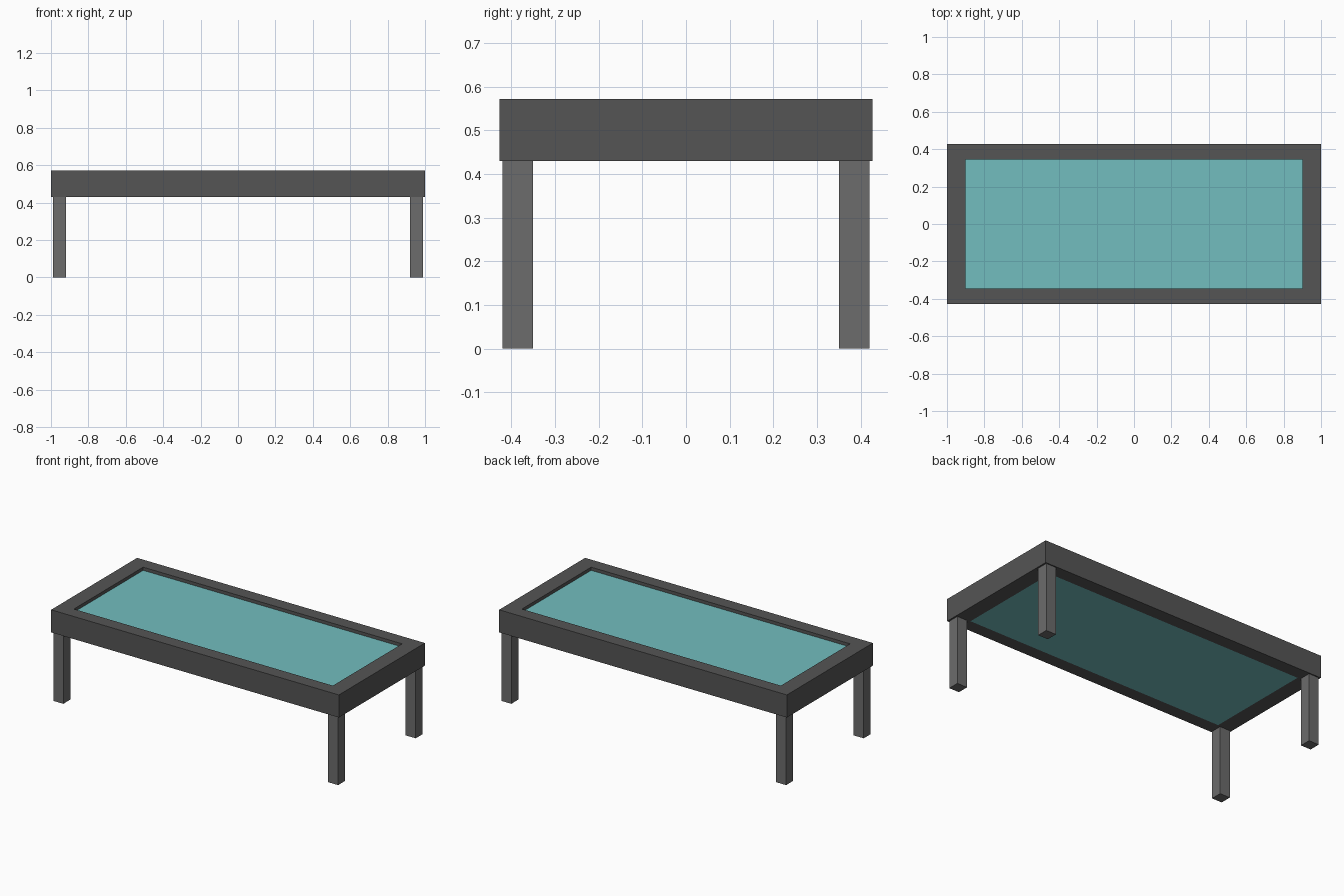
import bpy, bmesh

if "Cube" in bpy.data.objects:
    bpy.data.objects.remove(bpy.data.objects["Cube"])

W, D = 1.0, 0.427          # outer half sizes of the frame
IW, ID = 0.90, 0.344       # inner half sizes of the opening
Z0, Z1 = 0.43, 0.572       # underside and top of the frame
GLASS_TOP = 0.552


def material(name, rgb):
    m = bpy.data.materials.new(name)
    m.diffuse_color = (*rgb, 1)
    m.use_nodes = True
    m.node_tree.nodes["Principled BSDF"].inputs["Base Color"].default_value = m.diffuse_color
    return m


def add_object(name, bm, mat=None):
    mesh = bpy.data.meshes.new(name)
    bmesh.ops.recalc_face_normals(bm, faces=bm.faces)
    bm.to_mesh(mesh)
    bm.free()
    ob = bpy.data.objects.new(name, mesh)
    bpy.context.collection.objects.link(ob)
    if mat:
        mesh.materials.append(mat)
    return ob


def box(name, lo, hi, mat=None):
    bm = bmesh.new()
    bmesh.ops.create_cube(bm, size=1)
    for v in bm.verts:
        v.co = [(a + b) / 2 + c * (b - a) for a, b, c in zip(lo, hi, v.co)]
    return add_object(name, bm, mat)


dark = material("dark_frame", (0.09, 0.09, 0.09))
grey = material("grey_leg", (0.15, 0.15, 0.15))
teal = material("teal_glass", (0.17, 0.51, 0.52))

# Rectangular frame: four loops joined into a closed ring
bm = bmesh.new()
signs = [(-1, -1), (1, -1), (1, 1), (-1, 1)]
loops = [[bm.verts.new((sx * w, sy * d, z)) for sx, sy in signs]
         for w, d, z in [(W, D, Z0), (W, D, Z1), (IW, ID, Z1), (IW, ID, Z0)]]
for k in range(4):
    a, b = loops[k], loops[(k + 1) % 4]
    for i in range(4):
        j = (i + 1) % 4
        bm.faces.new((a[i], a[j], b[j], b[i]))
add_object("table_frame", bm, dark)

# Inset panel, slightly below the rim and flush underneath
box("glass_panel", (-IW, -ID, Z0), (IW, ID, GLASS_TOP), teal)

# Four square legs under the frame corners
for fy, sy in (("front", -1), ("back", 1)):
    for fx, sx in (("left", -1), ("right", 1)):
        cx, cy, h = sx * 0.955, sy * 0.385, 0.035
        box(f"{fy}_{fx}_leg", (cx - h, cy - h, 0), (cx + h, cy + h, Z0), grey)
